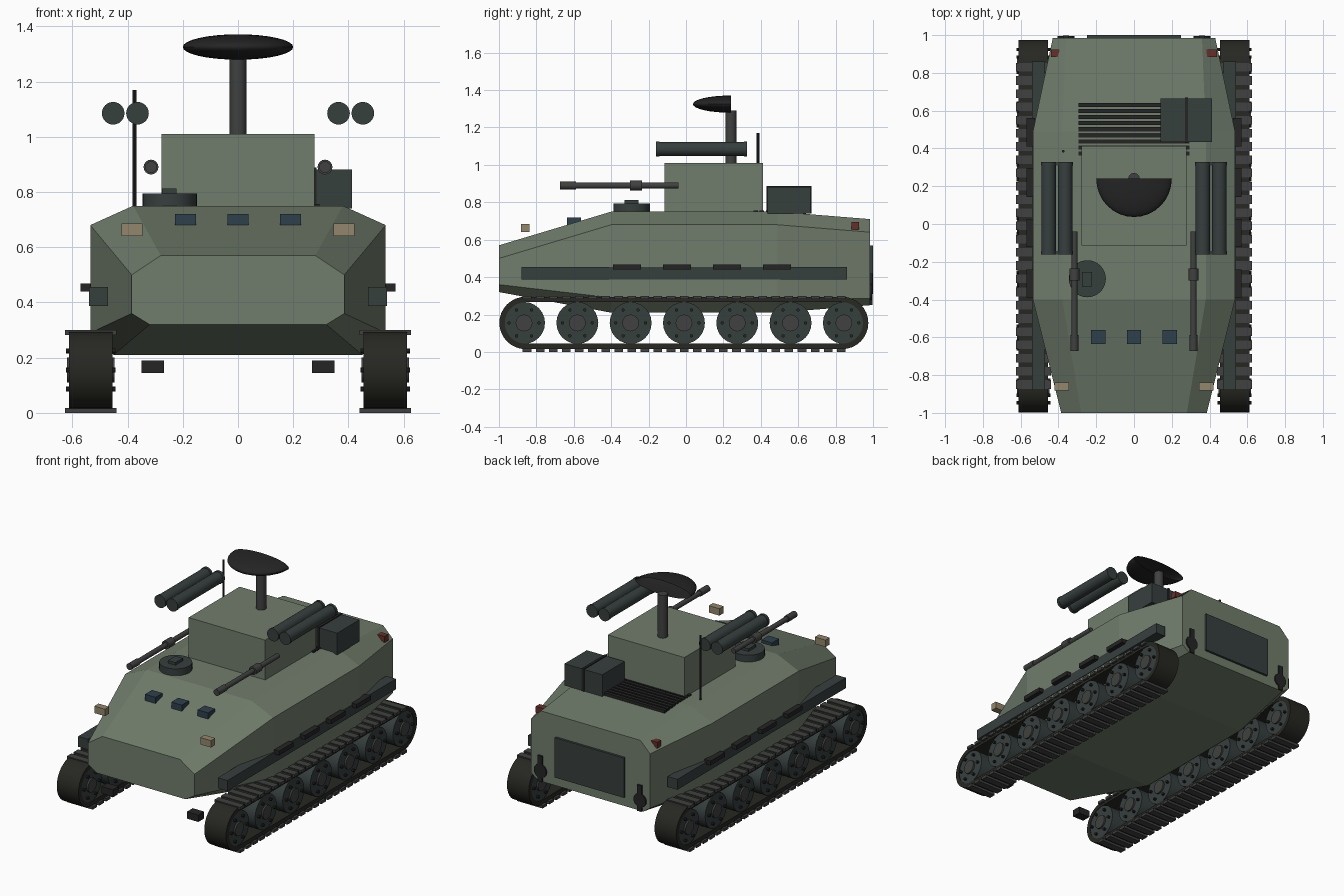
import bpy, bmesh, math
from mathutils import Matrix, Vector

if "Cube" in bpy.data.objects:
    bpy.data.objects.remove(bpy.data.objects["Cube"])


def mat(name, r, g, b):
    m = bpy.data.materials.new(name)
    m.diffuse_color = (r, g, b, 1)
    m.use_nodes = True
    m.node_tree.nodes["Principled BSDF"].inputs["Base Color"].default_value = m.diffuse_color
    return m


GREEN = mat("hull_green", .165, .205, .15)
TEAL = mat("dark_teal", .037, .05, .048)
BLACK = mat("black", .017, .018, .017)
RUBBER = mat("rubber", .02, .02, .016)
STEEL = mat("steel", .05, .053, .05)
GLASS = mat("glass", .028, .05, .072)
LAMP = mat("lamp", .29, .24, .15)
RED = mat("red_lamp", .13, .03, .024)


# Helpers: geometry is added to a bmesh, then finished as a named object
def box(bm, lo, hi):
    lo, hi = Vector(lo), Vector(hi)
    m = Matrix.Translation((lo + hi) / 2) @ Matrix.Diagonal((*(hi - lo), 1))
    bmesh.ops.create_cube(bm, size=1, matrix=m)


def cyl(bm, c, r, length, axis, seg=24):
    rot = {"X": Matrix.Rotation(math.pi / 2, 4, "Y"),
           "Y": Matrix.Rotation(math.pi / 2, 4, "X"), "Z": Matrix()}[axis]
    bmesh.ops.create_cone(bm, cap_ends=True, segments=seg, radius1=r, radius2=r,
                          depth=length, matrix=Matrix.Translation(c) @ rot)


def finish(bm, name, material, smooth=False):
    me = bpy.data.meshes.new(name)
    bm.to_mesh(me)
    bm.free()
    ob = bpy.data.objects.new(name, me)
    bpy.context.collection.objects.link(ob)
    me.materials.append(material)
    if smooth:
        bpy.ops.object.select_all(action="DESELECT")
        ob.select_set(True)
        bpy.context.view_layer.objects.active = ob
        bpy.ops.object.shade_smooth_by_angle(angle=math.radians(35))
    return ob


def box_part(name, lo, hi, material):
    bm = bmesh.new()
    box(bm, lo, hi)
    return finish(bm, name, material)


def cyl_part(name, material, *cyls):
    bm = bmesh.new()
    for c in cyls:
        cyl(bm, *c)
    return finish(bm, name, material, True)


# Hull: eight-sided sections lofted from nose to tail
# y, top half width, side half width, bottom half width, four heights from top
sections = [(-1, .28, .385, .32, .57, .50, .36, .32),
            (-.4, .38, .535, .45, .75, .68, .29, .21),
            (.49, .38, .535, .45, .75, .68, .29, .21),
            (.985, .36, .43, .38, .71, .64, .285, .25)]
bm = bmesh.new()
rings = []
for y, a, b, c, z1, z2, z3, z4 in sections:
    half = [(a, z1), (b, z2), (b, z3), (c, z4)]
    pts = half + [(-x, z) for x, z in reversed(half)]
    rings.append([bm.verts.new((x, y, z)) for x, z in pts])
for r, s in zip(rings, rings[1:]):
    for i in range(8):
        j = (i + 1) % 8
        bm.faces.new((r[i], r[j], s[j], s[i]))
bm.faces.new(rings[0])
bm.faces.new(rings[-1])
bmesh.ops.recalc_face_normals(bm, faces=bm.faces)
finish(bm, "hull", GREEN)

# Turret
box_part("turret", (-.277, -.115, .74), (.277, .412, 1.01), GREEN)

# Sensor mast and half-dish
cyl_part("mast", STEEL, ((0, .24, 1.145), .03, .29, "Z"))
bm = bmesh.new()
bmesh.ops.create_uvsphere(bm, u_segments=32, v_segments=16, radius=1)
bmesh.ops.rotate(bm, verts=bm.verts, matrix=Matrix.Rotation(math.pi / 2, 3, "X"))
bmesh.ops.delete(bm, geom=[v for v in bm.verts if v.co.y > .01], context="VERTS")
bmesh.ops.transform(bm, verts=bm.verts, matrix=Matrix.Translation((0, .24, 1.325))
                    @ Matrix.Diagonal((.2, .203, .046, 1)))
finish(bm, "dish", BLACK, True)

# Antenna
cyl_part("antenna", BLACK, ((-.375, .385, .955), .007, .43, "Z", 8))

# Hatch with periscope block
cyl_part("hatch", TEAL, ((-.247, -.29, .772), .098, .045, "Z", 32))
box_part("hatch_block", (-.275, -.33, .78), (-.222, -.253, .812), TEAL)

# Vision blocks on the glacis
for i, x in enumerate((-.19, 0, .19)):
    box_part(f"vision_block_{i + 1}", (x - .038, -.635, .678), (x + .038, -.562, .72), GLASS)

# Engine grille slats
bm = bmesh.new()
for i in range(9):
    y = .373 + i * .0322
    box(bm, (-.295, y - .011, .73), (.295, y + .011, .757))
finish(bm, "engine_grille", BLACK)

# Stowage box and strap
box_part("stowage_box", (.14, .435, .74), (.413, .665, .882), TEAL)
box_part("stowage_strap", (.27, .43, .74), (.285, .67, .888), BLACK)

# Rear door
box_part("rear_door", (-.25, .975, .31), (.25, 1, .57), TEAL)

for side, s in (("left", -1), ("right", 1)):
    def sbox(name, x0, x1, y0, y1, z0, z1, m):
        return box_part(f"{side}_{name}", (min(s * x0, s * x1), y0, z0),
                        (max(s * x0, s * x1), y1, z1), m)

    # Lamps, front tow brackets and rear tow hooks
    sbox("headlight", .345, .422, -.882, -.838, .64, .685, LAMP)
    sbox("tail_light", .37, .44, .885, .925, .655, .695, RED)
    sbox("front_bracket", .268, .35, -.91, -.85, .145, .19, BLACK)
    sbox("rear_hook_plate", .345, .375, .975, .997, .25, .42, BLACK)
    cyl_part(f"{side}_rear_hook", BLACK, ((s * .36, .985, .32), .045, .018, "Y", 16))

    # Side rail and grab handles
    sbox("side_rail", .47, .54, -.88, .86, .387, .455, TEAL)
    for i in range(4):
        y = -.315 + i * .267
        sbox(f"handle_{i + 1}", .525, .57, y - .075, y + .075, .44, .468, BLACK)

    # Autocannon: barrel, muzzle and collar
    x = s * .315
    cyl_part(f"{side}_gun", STEEL, ((x, -.355, .89), .016, .63, "Y", 16),
             ((x, -.63, .89), .021, .085, "Y", 16), ((x, -.267, .89), .027, .065, "Y", 16))

    # Launch tubes with end rims
    for i, x in enumerate((.364, .452)):
        x *= s
        cyl_part(f"{side}_launch_tube_{i + 1}", TEAL, ((x, .083, 1.085), .038, .47, "Y"),
                 ((x, -.152, 1.085), .041, .018, "Y"), ((x, .318, 1.085), .041, .018, "Y"))

    # Track belt: hollow stadium
    bm = bmesh.new()
    loops = []
    for r, x in ((.14, .455), (.14, .612), (.111, .612), (.111, .455)):
        loop = []
        for yc, start in ((.835, -90), (-.858, 90)):
            for k in range(17):
                a = math.radians(start + k * 180 / 16)
                loop.append(bm.verts.new((s * x, yc + r * math.cos(a), .155 + r * math.sin(a))))
        loops.append(loop)
    n = len(loops[0])
    for p, q in zip(loops, loops[1:] + loops[:1]):
        for i in range(n):
            j = (i + 1) % n
            bm.faces.new((p[i], p[j], q[j], q[i]))
    bmesh.ops.recalc_face_normals(bm, faces=bm.faces)
    finish(bm, f"{side}_track_belt", RUBBER, True)

    # Track pads on the straight runs
    bm = bmesh.new()
    for i in range(25):
        y = -.85 + i * .07
        for z in (0, .282):
            xs = sorted((s * .44, s * .626))
            box(bm, (xs[0], y - .023, z), (xs[1], y + .023, z + .018))
    finish(bm, f"{side}_track_pads", STEEL)

    # Road wheels with hubs and bolts on both faces
    for i in range(7):
        y, xc = -.866 + i * .285, s * .533
        cyl_part(f"{side}_wheel_{i + 1}", TEAL, ((xc, y, .155), .112, .15, "X"))
        cyl_part(f"{side}_hub_{i + 1}", STEEL, ((xc, y, .155), .045, .172, "X", 16))
        bolts = [((xc, y + .08 * math.cos(k * math.pi / 3), .155 + .08 * math.sin(k * math.pi / 3)),
                  .009, .18, "X", 8) for k in range(6)]
        cyl_part(f"{side}_wheel_bolts_{i + 1}", BLACK, *bolts)
